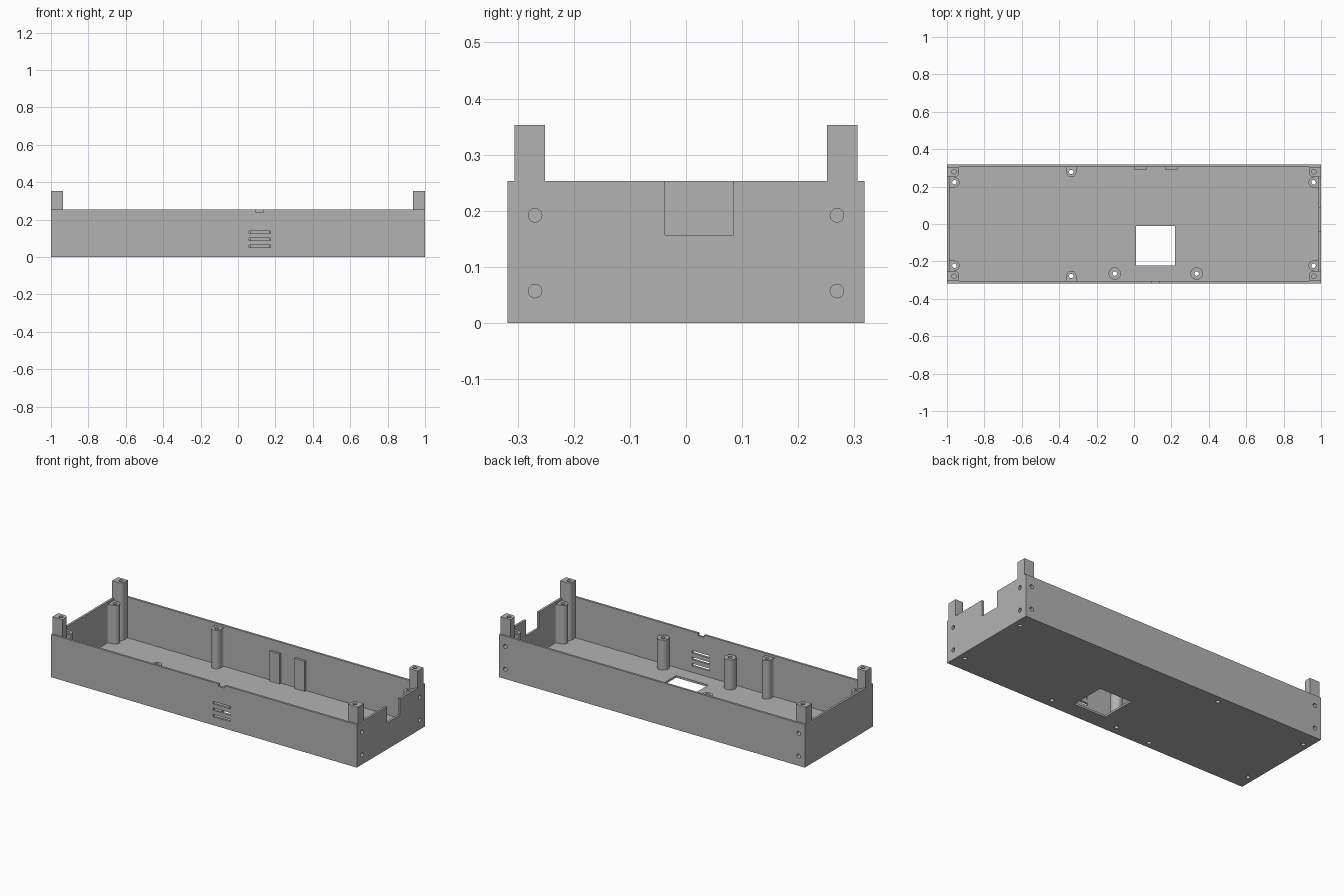
import bpy, bmesh, math
from mathutils import Matrix, Vector

cube = bpy.data.objects.get("Cube")
if cube:
    bpy.data.objects.remove(cube, do_unlink=True)

grey = bpy.data.materials.new("plain grey")
grey.use_nodes = True
grey.diffuse_color = (0.45, 0.45, 0.45, 1)
grey.node_tree.nodes["Principled BSDF"].inputs["Base Color"].default_value = grey.diffuse_color

HX, HY, RIM = 1.0, 0.318, 0.253      # half length, half depth, wall height
WALL, FLOOR = 0.013, 0.012
HOLE = 0.012


def add_box(bm, x0, x1, y0, y1, z0, z1):
    size = Matrix.Diagonal((x1 - x0, y1 - y0, z1 - z0, 1))
    mid = Matrix.Translation(((x0 + x1) / 2, (y0 + y1) / 2, (z0 + z1) / 2))
    bmesh.ops.create_cube(bm, size=1, matrix=mid @ size)


def add_rod(bm, start, end, radius):
    a, b = Vector(start), Vector(end)
    turn = (b - a).to_track_quat('Z', 'Y').to_matrix().to_4x4()
    bmesh.ops.create_cone(bm, cap_ends=True, segments=32, radius1=radius, radius2=radius,
                          depth=(b - a).length, matrix=Matrix.Translation((a + b) / 2) @ turn)


def add_prism(bm, points, z0, z1):
    face = bm.faces.new([bm.verts.new((x, y, z0)) for x, y in points])
    top = bmesh.ops.extrude_face_region(bm, geom=[face])["geom"]
    bmesh.ops.translate(bm, vec=(0, 0, z1 - z0),
                        verts=[v for v in top if isinstance(v, bmesh.types.BMVert)])
    bmesh.ops.recalc_face_normals(bm, faces=bm.faces[:])


def arc(cx, cy, r, a0, a1, n=12):
    angles = [math.radians(a0 + (a1 - a0) * i / n) for i in range(n + 1)]
    return [(cx + r * math.cos(a), cy + r * math.sin(a)) for a in angles]


def make(name, bm):
    mesh = bpy.data.meshes.new(name)
    bm.to_mesh(mesh)
    bm.free()
    mesh.materials.append(grey)
    obj = bpy.data.objects.new(name, mesh)
    bpy.context.collection.objects.link(obj)
    return obj


def cut(obj, cutters):
    for cutter in cutters:
        mod = obj.modifiers.new("cut", 'BOOLEAN')
        mod.operation, mod.solver, mod.object = 'DIFFERENCE', 'EXACT', cutter
    bpy.context.view_layer.update()
    solid = obj.evaluated_get(bpy.context.evaluated_depsgraph_get())
    mesh = bpy.data.meshes.new_from_object(solid)
    obj.modifiers.clear()
    obj.data = mesh


parts = []
ends = [(sx, sy) for sx in (-1, 1) for sy in (-1, 1)]

# Open tray shell
bm = bmesh.new()
add_box(bm, -HX, HX, -HY, HY, 0, RIM)
tray = make("tray", bm)
bm = bmesh.new()
add_box(bm, WALL - HX, HX - WALL, WALL - HY, HY - WALL, FLOOR, 0.4)
cavity = make("cavity_cutter", bm)

# Tall corner posts, rounded on the inner corner
for sx, sy in ends:
    outline = [(0.9995, 0.306), (0.935, 0.306)]
    outline += arc(0.96, 0.276, 0.025, 180, 270) + [(0.9995, 0.251)]
    bm = bmesh.new()
    add_prism(bm, [(sx * x, sy * y) for x, y in outline], 0.008, 0.353)
    name = ("front" if sy < 0 else "back") + ("_left" if sx > 0 else "_right")
    parts.append(make(name + "_corner_post", bm))


# Screw bosses that flare into the neighbouring wall
def wall_boss(name, x, y, toward, reach):
    r, f = 0.027, 0.012
    half = arc(reach - f, r + f, f, 0, -90, 6) + arc(0, 0, r, 90, 180)
    half = [(reach + 0.005, r + f)] + half
    outline = half + [(u, -v) for u, v in reversed(half[:-1])]
    c, s = math.cos(toward), math.sin(toward)
    bm = bmesh.new()
    add_prism(bm, [(x + u * c - v * s, y + u * s + v * c) for u, v in outline], 0.008, 0.24)
    parts.append(make(name, bm))


through = []
for sx, sy in ends:
    wall_boss("end_boss", sx * 0.96, sy * 0.223, 0 if sx > 0 else math.pi, 0.027)
    through.append((sx * 0.96, sy * 0.223))
for sy in (-1, 1):
    wall_boss("side_boss", -0.335, sy * 0.278, sy * math.pi / 2, 0.027)
    through.append((-0.335, sy * 0.278))

# Free standing board pillars
for x in (-0.103, 0.335):
    bm = bmesh.new()
    add_rod(bm, (x, -0.265, 0.008), (x, -0.265, 0.19), 0.033)
    parts.append(make("board_pillar", bm))
    through.append((x, -0.265))

# Guide plates on the back wall
for x in (0.0, 0.165):
    bm = bmesh.new()
    add_box(bm, x, x + 0.067, 0.292, 0.308, 0.008, 0.19)
    make("guide_plate", bm)

# All openings: floor window, end cutout, rim notch, vents and screw holes
bm = bmesh.new()
add_box(bm, 0.01, 0.22, -0.222, -0.012, -0.05, 0.05)
add_box(bm, 0.98, 1.05, -0.037, 0.085, 0.157, 0.4)
add_box(bm, 0.095, 0.135, -0.35, -0.3, 0.238, 0.3)
for z in (0.05, 0.088, 0.126):
    add_box(bm, 0.06, 0.173, -0.35, -0.3, z, z + 0.014)
for x, y in through:
    add_rod(bm, (x, y, -0.05), (x, y, 0.26), HOLE)
for sx, sy in ends:
    add_rod(bm, (sx * 0.962, sy * 0.28, 0.29), (sx * 0.962, sy * 0.28, 0.4), HOLE)
for side in (-1, 1):
    for z in (0.057, 0.192):
        add_rod(bm, (0.955, side * 0.269, z), (1.05, side * 0.269, z), HOLE)
        add_rod(bm, (side * 0.96, 0.285, z), (side * 0.96, 0.35, z), HOLE)
openings = make("openings_cutter", bm)

cut(tray, [cavity, openings])
for part in parts:
    cut(part, [openings])
for helper in (cavity, openings):
    bpy.data.objects.remove(helper, do_unlink=True)

# Smooth the round surfaces, keep edges sharp
bpy.ops.object.select_all(action='DESELECT')
for obj in [tray] + parts:
    obj.select_set(True)
bpy.context.view_layer.objects.active = tray
bpy.ops.object.shade_smooth_by_angle(angle=math.radians(30))
